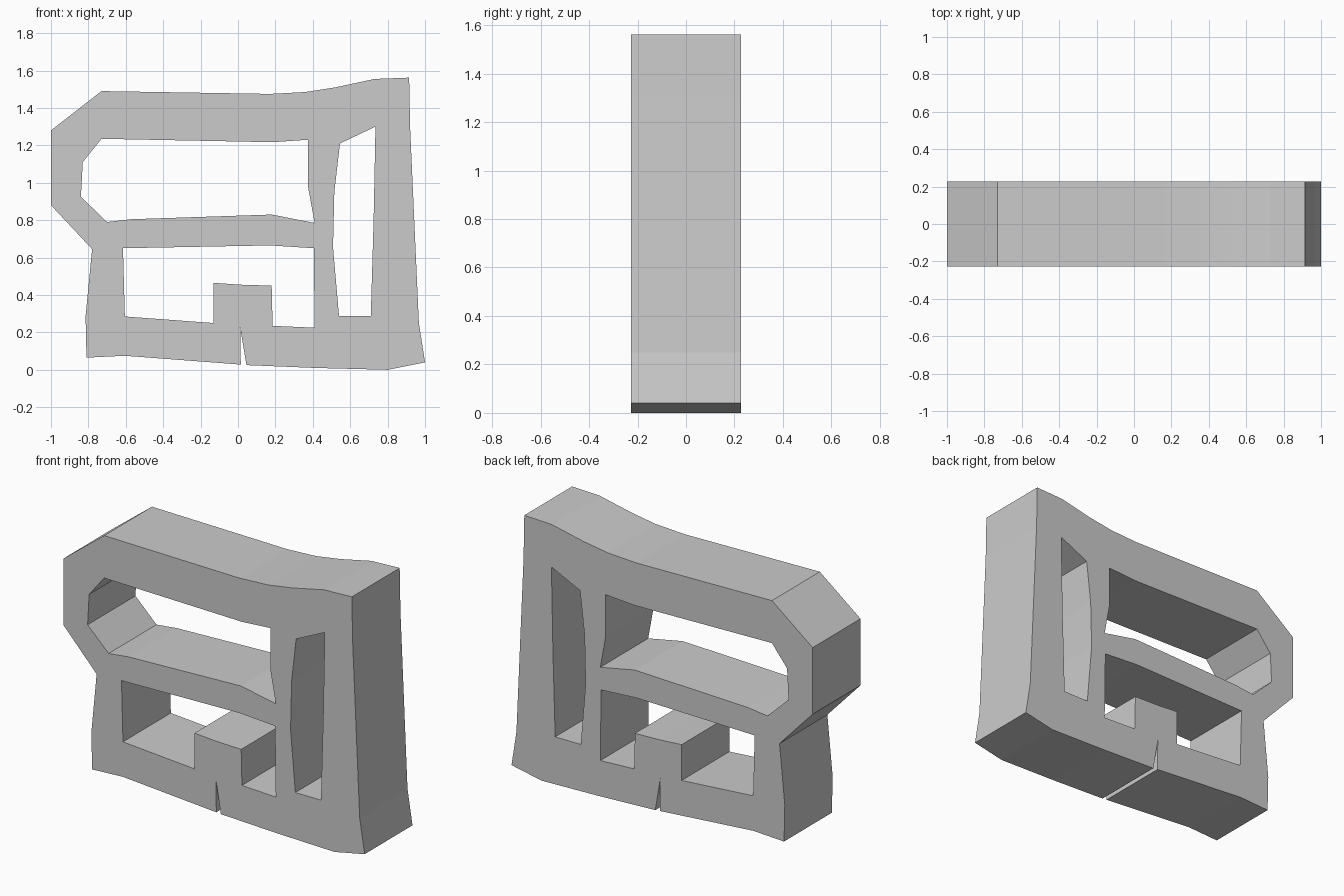
import bpy, bmesh
from mathutils import Vector

if "Cube" in bpy.data.objects:
    bpy.data.objects.remove(bpy.data.objects["Cube"])

HALF_DEPTH = 0.227

# Outer silhouette, including the narrow notch in the base (x, z)
outer = [(-1, 1.28), (-.73, 1.49), (.17, 1.475), (.36, 1.485), (.52, 1.51),
         (.73, 1.555), (.915, 1.562), (.92, 1.30), (.967, .25), (1, .04),
         (.80, 0), (.41, .01), (.045, .025), (.012, .225), (.015, .028),
         (-.605, .075), (-.81, .065), (-.815, .285), (-.78, .645), (-1, .88)]

# Long upper opening
upper_hole = [(-.73, 1.235), (-.83, 1.11), (-.84, .925), (-.70, .79),
              (-.57, .805), (.18, .83), (.41, .785), (.375, .975),
              (.375, 1.23), (.185, 1.217)]

# Tall slot on the right
side_slot = [(.545, 1.21), (.735, 1.30), (.725, .80), (.71, .287),
             (.54, .287), (.508, .655), (.515, .95)]

# Lower opening with the raised block in its floor
lower_hole = [(-.615, .65), (.17, .665), (.405, .65), (.41, .225),
              (.185, .235), (.18, .45), (.01, .455), (-.13, .465),
              (-.13, .25), (-.605, .285)]


def plate(name, loops, half_depth):
    """Fill the loops as one face with holes and extrude it along y."""
    bm = bmesh.new()
    edges = []
    for loop in loops:
        vs = [bm.verts.new((x, -half_depth, z)) for x, z in loop]
        edges += [bm.edges.new((a, b)) for a, b in zip(vs, vs[1:] + vs[:1])]
    bmesh.ops.triangle_fill(bm, use_beauty=True, edges=edges, normal=Vector((0, -1, 0)))
    ext = bmesh.ops.extrude_face_region(bm, geom=bm.faces[:], use_keep_orig=True)
    top = [g for g in ext["geom"] if isinstance(g, bmesh.types.BMVert)]
    bmesh.ops.translate(bm, verts=top, vec=(0, 2 * half_depth, 0))
    bmesh.ops.recalc_face_normals(bm, faces=bm.faces[:])
    mesh = bpy.data.meshes.new(name)
    bm.to_mesh(mesh)
    bm.free()
    obj = bpy.data.objects.new(name, mesh)
    bpy.context.collection.objects.link(obj)
    return obj


plate("pierced_frame", [outer, upper_hole, side_slot, lower_hole], HALF_DEPTH)
